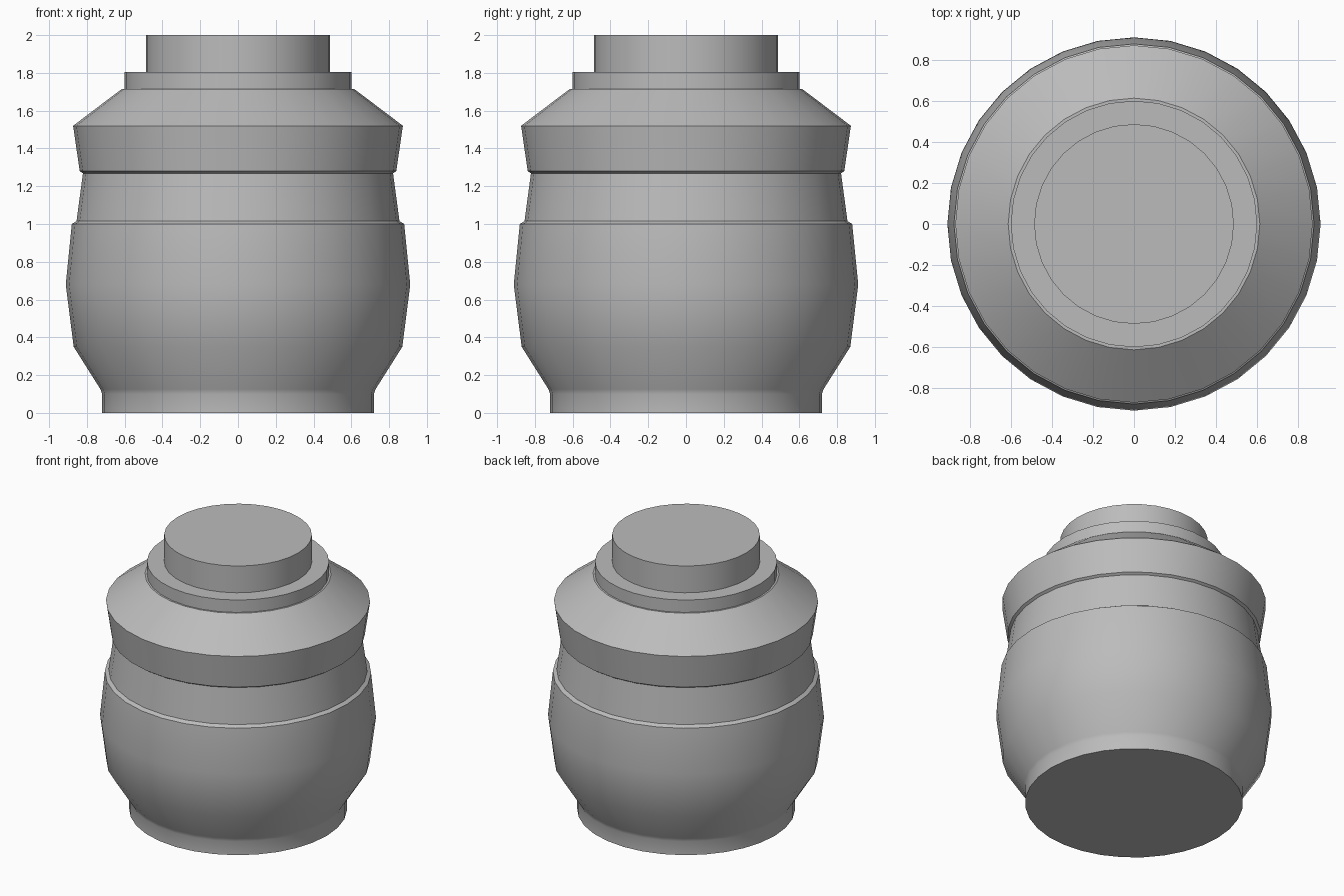
import bpy
import math

cube = bpy.data.objects.get("Cube")
if cube:
    bpy.data.objects.remove(cube, do_unlink=True)

SIDES = 32

grey = bpy.data.materials.new("plain grey")
grey.use_nodes = True
colour = (0.5, 0.5, 0.5, 1)
grey.diffuse_color = colour
grey.node_tree.nodes["Principled BSDF"].inputs["Base Color"].default_value = colour


def turned(name, profile):
    """Revolve (radius, height) points around z and cap both ends."""
    verts, faces = [], []
    for r, z in profile:
        for i in range(SIDES):
            a = math.tau * i / SIDES
            verts.append((r * math.cos(a), r * math.sin(a), z))
    for k in range(len(profile) - 1):
        lo, hi = k * SIDES, (k + 1) * SIDES
        for i in range(SIDES):
            j = (i + 1) % SIDES
            faces.append((lo + i, lo + j, hi + j, hi + i))
    faces.append(tuple(reversed(range(SIDES))))
    faces.append(tuple(range(len(verts) - SIDES, len(verts))))
    mesh = bpy.data.meshes.new(name)
    mesh.from_pydata(verts, [], faces)
    mesh.materials.append(grey)
    obj = bpy.data.objects.new(name, mesh)
    bpy.context.collection.objects.link(obj)
    bpy.ops.object.select_all(action="DESELECT")
    obj.select_set(True)
    bpy.context.view_layer.objects.active = obj
    bpy.ops.object.shade_smooth_by_angle(angle=math.radians(30))
    return obj


# Rounded body with a straight foot, a small ledge and a tapering neck
turned("jar_body", [
    (0.72, 0), (0.72, 0.1), (0.728, 0.125), (0.87, 0.35), (0.912, 0.68),
    (0.88, 1.0), (0.855, 1.015), (0.82, 1.275),
])

# Flared lid with a sloping shoulder
turned("lid", [
    (0.82, 1.268), (0.838, 1.28), (0.873, 1.52), (0.615, 1.715),
])

# Stepped knob on top of the lid
turned("knob_base", [(0.602, 1.715), (0.602, 1.805)])
turned("knob", [(0.488, 1.805), (0.488, 2.0)])
